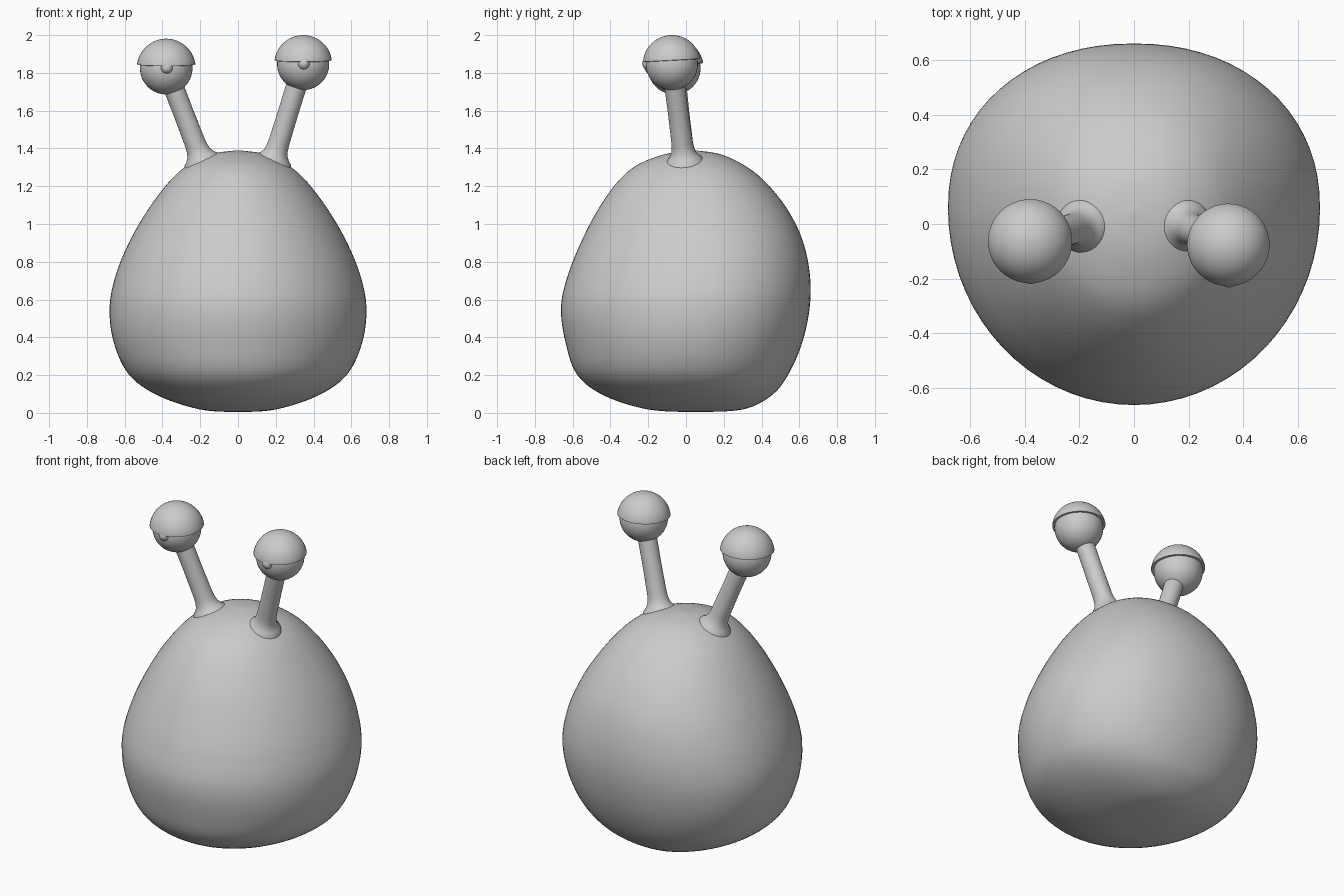
import bpy, math
from mathutils import Vector, Matrix

if "Cube" in bpy.data.objects:
    bpy.data.objects.remove(bpy.data.objects["Cube"])


def finish(name, verts, faces, angle=60):
    me = bpy.data.meshes.new(name)
    me.from_pydata([tuple(v) for v in verts], [], faces)
    me.update()
    ob = bpy.data.objects.new(name, me)
    bpy.context.collection.objects.link(ob)
    bpy.ops.object.select_all(action='DESELECT')
    ob.select_set(True)
    bpy.context.view_layer.objects.active = ob
    bpy.ops.object.shade_smooth_by_angle(angle=math.radians(angle))
    return ob


def skin(name, rings, angle=60):
    """Bridge equal-sized rings (bottom to top) and cap both ends."""
    n = len(rings[0])
    verts = [v for r in rings for v in r]
    faces = [(k * n + i, k * n + (i + 1) % n, (k + 1) * n + (i + 1) % n, (k + 1) * n + i)
             for k in range(len(rings) - 1) for i in range(n)]
    faces.append(tuple(reversed(range(n))))
    faces.append(tuple(range(len(verts) - n, len(verts))))
    return finish(name, verts, faces, angle)


def lathe(name, profile, mat, n=40, angle=60):
    """Revolve (radius, height) points about local z, then place with mat."""
    rings = [[mat @ Vector((r * math.cos(2 * math.pi * i / n),
                            r * math.sin(2 * math.pi * i / n), h))
              for i in range(n)] for r, h in profile]
    return skin(name, rings, angle)


def arc(r, a0, a1, steps):
    return [(r * math.cos(math.radians(a0 + (a1 - a0) * i / steps)),
             r * math.sin(math.radians(a0 + (a1 - a0) * i / steps)))
            for i in range(steps + 1)]


def catmull(p, steps):
    p = [p[0]] + p + [p[-1]]
    out = []
    for a, b, c, d in zip(p, p[1:], p[2:], p[3:]):
        for s in range(steps):
            t = s / steps
            out.append(tuple(0.5 * (2 * q + (r - o) * t + (2 * o - 5 * q + 4 * r - u) * t * t
                                    + (3 * q - o - 3 * r + u) * t ** 3)
                             for o, q, r, u in zip(a, b, c, d)))
    return out + [p[-1]]


# body: height, half width, front y, back y, y of the widest line
body = [(0.004, 0.005, 0.045, 0.055, 0.05), (0.018, 0.20, -0.20, 0.30, 0.05),
        (0.09, 0.42, -0.43, 0.45, 0.04), (0.20, 0.575, -0.575, 0.54, 0.03),
        (0.37, 0.657, -0.637, 0.615, 0.04), (0.56, 0.68, -0.662, 0.655, 0.06),
        (0.74, 0.644, -0.622, 0.655, 0.07), (0.92, 0.568, -0.548, 0.615, 0.07),
        (1.08, 0.474, -0.464, 0.535, 0.06), (1.22, 0.368, -0.365, 0.423, 0.05),
        (1.31, 0.268, -0.262, 0.31, 0.045), (1.37, 0.145, -0.11, 0.18, 0.04),
        (1.39, 0.005, 0.035, 0.045, 0.04)]
N = 72
rings = []
for z, w, f, b, c in catmull(body, 6):
    ring = []
    for i in range(N):
        t = 2 * math.pi * i / N
        cs, sn = math.cos(t), math.sin(t)
        e = 0.93 if sn > 0 else 1.0     # slightly squarer at the back
        x = math.copysign(abs(cs) ** e, cs) * w
        y = c + (sn ** e * (b - c) if sn > 0 else sn * (c - f))
        ring.append(Vector((x, y, z)))
    rings.append(ring)
skin("body", rings)

# eyes: side, centre, ball radius, lid radius, stalk foot
eyes = [("left", Vector((-0.38, -0.062, 1.825)), 0.139, 0.156, Vector((-0.195, -0.01, 1.345))),
        ("right", Vector((0.345, -0.075, 1.847)), 0.138, 0.153, Vector((0.19, -0.01, 1.345)))]
for side, c, r, lr, foot in eyes:
    # stalk with a flared foot
    axis = c - foot
    L = axis.length
    m = Matrix.Translation(foot) @ axis.to_track_quat('Z', 'Y').to_matrix().to_4x4()
    lathe(side + "_stalk", [(0.105, -0.03), (0.096, -0.005), (0.079, 0.012), (0.066, 0.032),
                            (0.059, 0.058), (0.056, 0.09), (0.054, L * 0.5), (0.055, L - 0.08)],
          m, 32)
    # eyeball
    place = Matrix.Translation(c)
    lathe(side + "_eyeball", arc(r, -89, 89, 28), place)
    # pupil bead
    lathe(side + "_pupil", arc(0.033, -88, 88, 14),
          Matrix.Translation(c + Vector((0.003, -r + 0.014, 0.003))), 24)
    # half-closed eyelid with a rounded rim
    rim = [(r - 0.006, 0.024), (lr - 0.009, 0.018), (lr - 0.002, 0.02)]
    lathe(side + "_eyelid", rim + arc(lr, 10, 89, 18),
          place @ Matrix.Rotation(math.radians(3), 4, 'X'))
